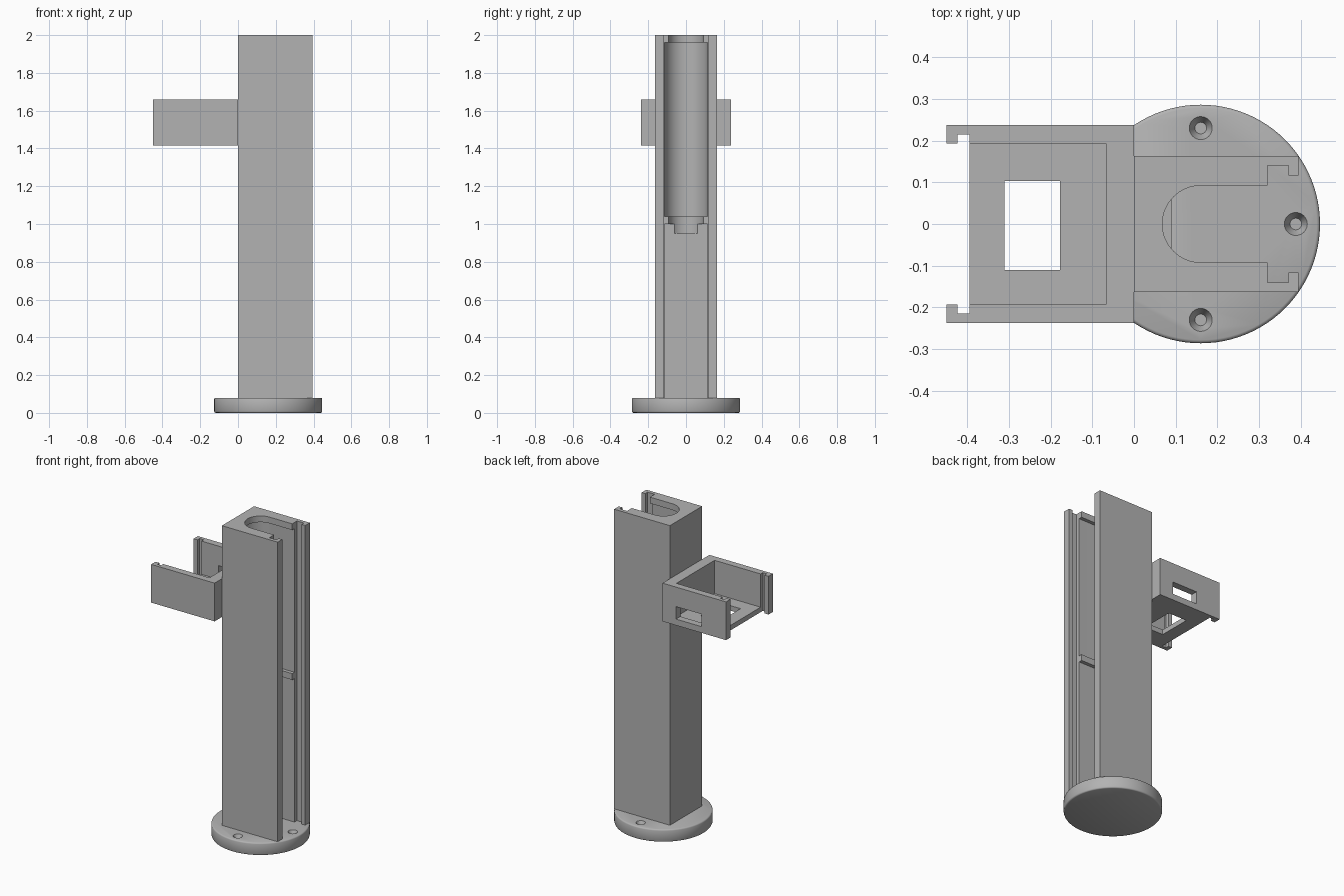
import bpy, bmesh, math

cube = bpy.data.objects.get("Cube")
if cube:
    bpy.data.objects.remove(cube, do_unlink=True)

GREY = (0.45, 0.45, 0.45, 1)
grey = bpy.data.materials.new("plain grey")
grey.use_nodes = True
grey.diffuse_color = GREY
grey.node_tree.nodes["Principled BSDF"].inputs["Base Color"].default_value = GREY


def extrude(name, profile, z0, z1):
    """Closed solid from an xy outline raised from z0 to z1."""
    bm = bmesh.new()
    face = bm.faces.new([bm.verts.new((x, y, z0)) for x, y in profile])
    top = bmesh.ops.extrude_face_region(bm, geom=[face])["geom"]
    for v in top:
        if isinstance(v, bmesh.types.BMVert):
            v.co.z = z1
    bmesh.ops.recalc_face_normals(bm, faces=bm.faces)
    mesh = bpy.data.meshes.new(name)
    bm.to_mesh(mesh)
    bm.free()
    mesh.materials.append(grey)
    obj = bpy.data.objects.new(name, mesh)
    bpy.context.collection.objects.link(obj)
    return obj


def box(name, x0, x1, y0, y1, z0, z1):
    return extrude(name, [(x0, y0), (x1, y0), (x1, y1), (x0, y1)], z0, z1)


def u_slot(radius, x_end, z0, z1, cx=0.16):
    """Slot cutter with a round back end, open towards +x."""
    arc = [math.pi * (0.5 + i / 32) for i in range(33)]
    pts = [(cx + radius * math.cos(a), radius * math.sin(a)) for a in arc]
    return extrude("slot_cutter", pts + [(x_end, -radius), (x_end, radius)], z0, z1)


def activate(obj):
    bpy.ops.object.select_all(action='DESELECT')
    obj.select_set(True)
    bpy.context.view_layer.objects.active = obj


def cut(obj, *cutters):
    activate(obj)
    for c in cutters:
        c.hide_render = True
        mod = obj.modifiers.new("cut", 'BOOLEAN')
        mod.operation = 'DIFFERENCE'
        mod.solver = 'EXACT'
        mod.object = c
        bpy.ops.object.modifier_apply(modifier=mod.name)
        bpy.data.objects.remove(c, do_unlink=True)


# Round foot with softened rims and three countersunk screw holes
FOOT_X, FOOT_R, FOOT_H = 0.16, 0.286, 0.08
circle = [math.tau * i / 96 for i in range(96)]
foot = extrude("base_disc", [(FOOT_X + FOOT_R * math.cos(a), FOOT_R * math.sin(a))
                             for a in circle], 0, FOOT_H)
activate(foot)
bevel = foot.modifiers.new("rim", 'BEVEL')
bevel.width = 0.008
bevel.segments = 2
bevel.limit_method = 'ANGLE'
bpy.ops.object.modifier_apply(modifier=bevel.name)
for x, y in [(FOOT_X, 0.23), (FOOT_X, -0.23), (0.388, 0)]:
    bpy.ops.mesh.primitive_cone_add(vertices=32, radius1=0.014, radius2=0.028,
                                    depth=0.03, location=(x, y, FOOT_H - 0.014))
    cut(foot, bpy.context.object)
activate(foot)
bpy.ops.object.shade_smooth_by_angle(angle=math.radians(50))

# Tall post: round upper pocket between two lips, square lower cavity, front rail groove
post = box("post", 0, 0.395, -0.163, 0.163, FOOT_H, 2)
cut(post,
    u_slot(0.092, 0.33, 0.95, 2.05),
    u_slot(0.115, 0.33, 1.04, 1.96),
    box("cavity_cutter", 0.09, 0.33, -0.115, 0.115, 0.05, 1.0),
    box("groove_cutter", 0.32, 0.37, -0.14, 0.14, 0.05, 2.05),
    box("opening_cutter", 0.36, 0.45, -0.116, 0.116, 0.05, 2.05))
activate(post)
bpy.ops.object.shade_smooth_by_angle(angle=math.radians(30))

# Side tray: open top and end, end grooves, floor opening and cable window
tray = box("side_tray", -0.45, 0, -0.237, 0.237, 1.415, 1.66)
cut(tray,
    box("inside_cutter", -0.5, -0.067, -0.193, 0.193, 1.447, 1.7),
    box("end_cutter", -0.5, -0.394, -0.193, 0.193, 1.4, 1.7),
    box("end_groove_cutter", -0.423, -0.394, -0.215, 0.215, 1.4, 1.7),
    box("floor_cutter", -0.31, -0.178, -0.11, 0.103, 1.4, 1.5),
    box("window_cutter", -0.275, -0.095, 0.15, 0.3, 1.455, 1.535))
